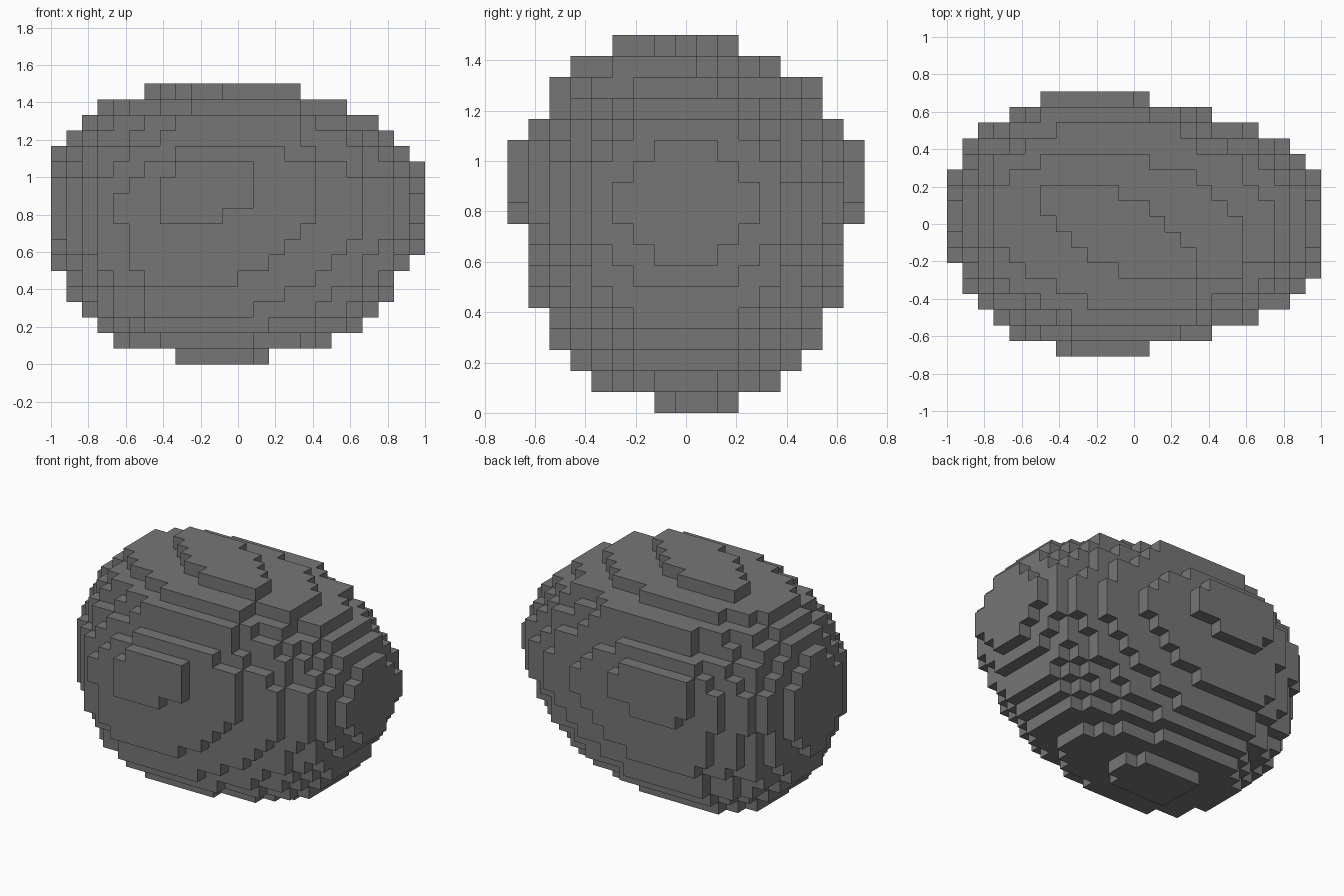
import bpy
import bmesh
import math
from mathutils import Vector

default_cube = bpy.data.objects.get("Cube")
if default_cube:
    bpy.data.objects.remove(default_cube, do_unlink=True)

BLOCK = 1 / 12
SIZE = Vector((24, 17, 18))

# Bounds of each horizontal layer in blocks, bottom to top:
# (number of layers, left, right, front, back)
LAYER_RUNS = [
    (1, 8, 14, 7, 11), (1, 4, 18, 4, 13), (1, 3, 20, 3, 14),
    (1, 2, 21, 2, 15), (1, 1, 22, 2, 15), (1, 1, 22, 1, 16),
    (1, 0, 23, 1, 16), (2, 0, 24, 1, 16), (4, 0, 24, 0, 17),
    (1, 0, 23, 1, 16), (1, 1, 22, 2, 15), (1, 2, 21, 2, 15),
    (1, 3, 19, 3, 13), (1, 6, 16, 5, 11),
]

# Left and right limits of each row of the plan, front to back
ROW_RUNS = [
    (1, 7, 13), (1, 4, 17), (1, 3, 20), (1, 2, 22), (1, 1, 23), (1, 1, 24),
    (6, 0, 24), (1, 1, 23), (1, 1, 22), (1, 2, 20), (1, 4, 17), (1, 6, 13),
]


def expand(runs):
    """Repeat each entry by its leading count."""
    return [entry[1:] for entry in runs for _ in range(entry[0])]


def rough_blocks():
    """Fill the box of every layer, limited by the plan outline."""
    rows = expand(ROW_RUNS)
    return {
        (column, row, layer)
        for layer, (left, right, front, back) in enumerate(expand(LAYER_RUNS))
        for row in range(front, back)
        for column in range(max(left, rows[row][0]), min(right, rows[row][1]))
    }


def slice_bounds(filled, axis):
    """Lowest and highest block corner of each slice across an axis."""
    bounds = {}
    for cell in filled:
        low, high = bounds.setdefault(cell[axis], (list(cell), list(cell)))
        for i in range(3):
            low[i] = min(low[i], cell[i])
            high[i] = max(high[i], cell[i] + 1)
    return bounds


def offset(value, low, high):
    """Place of a block between two limits, from -1 to 1."""
    return (2 * value + 1 - low - high) / (high - low)


def round_upright(filled, axis, lower_lean, upper_lean, fullness):
    """Round the upright slices, more so towards the ends of the axis."""
    bounds = slice_bounds(filled, axis)
    side = 1 - axis
    kept = set()
    for cell in filled:
        low, high = bounds[cell[axis]]
        outward = offset(cell[axis], 0, SIZE[axis])
        power = 3.3 - 1.6 * abs(outward)
        w = offset(cell[2], low[2], high[2])
        u = offset(cell[side], low[side], high[side])
        if w > 0:
            power += fullness
            u += upper_lean * outward * w
        else:
            u -= lower_lean * abs(outward) * w
        if abs(u) ** power + abs(w) ** power <= 1:
            kept.add(cell)
    return kept


def round_layers(filled):
    """Round each layer, leaning the flanks and twisting the crown."""
    layers = expand(LAYER_RUNS)
    kept = set()
    for column, row, layer in filled:
        left, right, front, back = layers[layer]
        crown = layer > 13
        twist = 3 * 2.0 ** (layer - 17) if crown else 0
        lean = 0 if crown else 1.8
        power = 3 if 5 <= layer <= 13 else 2.5
        v = offset(row, front, back)
        radius = math.sqrt(((right - left) / 2) ** 2 - twist ** 2)
        reach = radius * math.sqrt(1 - abs(v) ** power)
        axis = (left + right) / 2 - twist * v - lean * v ** 4
        if math.floor(axis - reach + 0.5) <= column < math.floor(axis + reach + 0.5):
            kept.add((column, row, layer))
    return kept


def block_mesh(name, filled):
    """Make one square for each exposed side of the filled blocks."""
    bm = bmesh.new()
    corners = {}

    def corner(point):
        key = tuple(round(c) for c in point)
        if key not in corners:
            place = Vector(key)
            place.x -= SIZE.x / 2
            place.y -= SIZE.y / 2
            corners[key] = bm.verts.new(place * BLOCK)
        return corners[key]

    for cell in filled:
        for axis in range(3):
            for sign in (-1, 1):
                neighbour = list(cell)
                neighbour[axis] += sign
                if tuple(neighbour) in filled:
                    continue
                along, across = Vector((0, 0, 0)), Vector((0, 0, 0))
                along[(axis + 1) % 3] = 1
                across[(axis + 2) % 3] = 1
                origin = Vector(cell)
                if sign > 0:
                    origin[axis] += 1
                else:
                    along, across = across, along
                ring = (origin, origin + along, origin + along + across, origin + across)
                bm.faces.new([corner(point) for point in ring])

    mesh = bpy.data.meshes.new(name)
    bm.to_mesh(mesh)
    bm.free()
    return mesh


def flat_material(name, colour):
    material = bpy.data.materials.new(name)
    material.use_nodes = True
    material.diffuse_color = colour
    material.node_tree.nodes["Principled BSDF"].inputs["Base Color"].default_value = colour
    return material


# Blocky stone boulder: the rough shape rounded in all three directions
rough = rough_blocks()
blocks = round_layers(rough)
blocks &= round_upright(rough, 0, 0, 0, 0)
blocks &= round_upright(rough, 1, 0.35, 0.2, 0.6)
boulder = bpy.data.objects.new("boulder", block_mesh("boulder", blocks))
boulder.data.materials.append(flat_material("stone grey", (0.18, 0.18, 0.18, 1)))
bpy.context.collection.objects.link(boulder)
